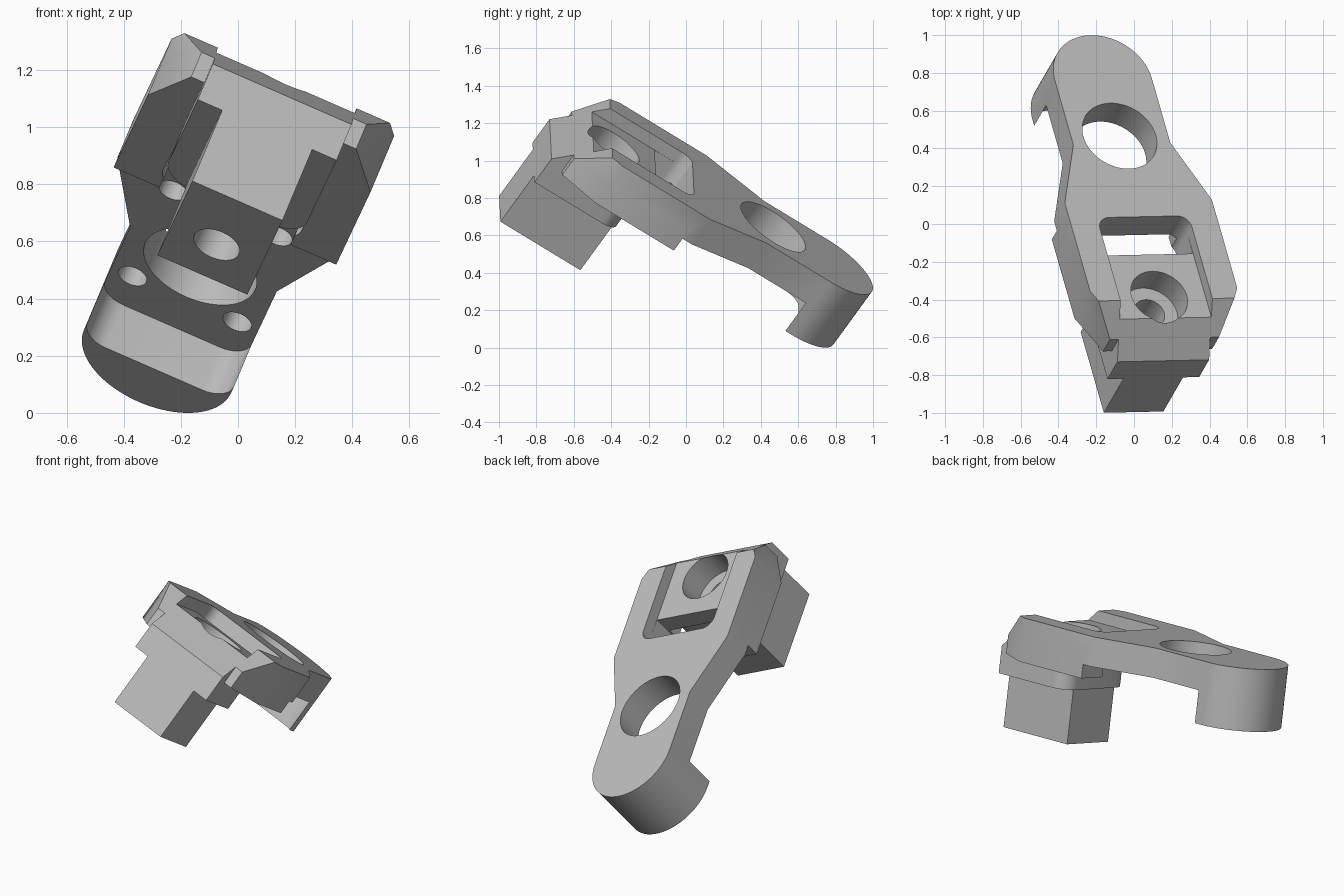
import bpy, bmesh, math
from mathutils import Matrix, Vector

cube = bpy.data.objects.get("Cube")
if cube:
    bpy.data.objects.remove(cube, do_unlink=True)

grey = bpy.data.materials.new("light_grey")
grey.use_nodes = True
COLOUR = (0.5, 0.5, 0.5, 1)
grey.diffuse_color = COLOUR
grey.node_tree.nodes["Principled BSDF"].inputs["Base Color"].default_value = COLOUR


def arc(cx, cy, r, start, end, steps=12):
    """Points on an arc, angles in degrees."""
    angles = [math.radians(start + (end - start) * i / steps) for i in range(steps + 1)]
    return [(cx + r * math.cos(a), cy + r * math.sin(a)) for a in angles]


def mirrored(half):
    """Close a half outline (x >= 0) across the middle line."""
    return half + [(-x, y) for x, y in reversed(half) if x > 1e-5]


def extrude(name, points, vector):
    """Solid from a closed loop of 3D points."""
    bm = bmesh.new()
    face = bm.faces.new([bm.verts.new(p) for p in points])
    ext = bmesh.ops.extrude_face_region(bm, geom=[face])
    moved = [e for e in ext["geom"] if isinstance(e, bmesh.types.BMVert)]
    bmesh.ops.translate(bm, verts=moved, vec=vector)
    bmesh.ops.recalc_face_normals(bm, faces=bm.faces)
    mesh = bpy.data.meshes.new(name)
    bm.to_mesh(mesh)
    bm.free()
    obj = bpy.data.objects.new(name, mesh)
    bpy.context.collection.objects.link(obj)
    mesh.materials.append(grey)
    return obj


def prism(name, outline, low, high):
    return extrude(name, [(x, y, low) for x, y in outline], (0, 0, high - low))


def cylinder(name, x, y, r, low, high, steps=48):
    return prism(name, arc(x, y, r, 0, 360, steps)[:-1], low, high)


def combine(body, tool, operation):
    """Join or cut with a tool, then discard the tool."""
    tool.hide_render = True
    mod = body.modifiers.new(operation, "BOOLEAN")
    mod.operation, mod.solver, mod.object = operation, "EXACT", tool
    bpy.ops.object.select_all(action="DESELECT")
    bpy.context.view_layer.objects.active = body
    body.select_set(True)
    bpy.ops.object.modifier_apply(modifier=mod.name)
    bpy.data.objects.remove(tool, do_unlink=True)


TOP, UNDER, FLOOR = 0.73, 0.555, 0.66
HEAD, ARM, TAB, BLOCK = 0.425, 0.28, 0.265, 0.172
FRONT, BACK, SCREW = -1.2, -0.67, -0.895

# Plate: wide head tapering to an arm with a round end
body = prism("clamp_bracket", mirrored(
    [(0.315, -1.113), (HEAD, -0.9), (HEAD, -0.337), (ARM, 0.03)]
    + arc(0, 0.442, ARM, 0, 90, 24)), UNDER, TOP)

# Skirts below both sides of the head
skirts = prism("head_skirts", mirrored(
    [(0.315, -1.113), (HEAD, -0.9), (HEAD, -0.397), (0.25, -0.397), (0.25, -0.75)]),
    0.472, 0.62)
combine(body, skirts, "UNION")

# Hook wall below the round end
hook = prism("end_hook", mirrored(
    arc(0.185, 0.4, 0.094, 90, 2, 8) + [(ARM, 0.4)] + arc(0, 0.442, ARM, 0, 90, 24)),
    0.36, 0.62)
combine(body, hook, "UNION")

# Tab with rounded rear corners, and the narrow block below it
tab = prism("clamp_tab", mirrored([(TAB, FRONT)] + arc(TAB - 0.1, BACK - 0.1, 0.1, 0, 90)),
            0.337, FLOOR)
combine(body, tab, "UNION")
block = prism("clamp_block", mirrored([(BLOCK, FRONT), (BLOCK, BACK - 0.015)]), 0.013, 0.5)
combine(body, block, "UNION")

# Sloped front edge
bevel = extrude("front_bevel", [(-1, -0.86, 0.83), (-1, -1.36, 0.83), (-1, -1.36, 0.345)],
                (2, 0, 0))
combine(body, bevel, "DIFFERENCE")

# Shallow recess open to the front, with a through slot at its rear
rear = arc(TAB - 0.07, -0.505, 0.07, 0, 90)
recess = prism("recess_cut", mirrored([(TAB, -1.4)] + rear), FLOOR, 0.9)
combine(body, recess, "DIFFERENCE")
slot = prism("slot_cut", mirrored([(TAB - 0.002, -0.63)] + rear), 0.4, 0.9)
combine(body, slot, "DIFFERENCE")

# Counterbored screw hole and large arm hole
combine(body, cylinder("counterbore", 0, SCREW, 0.159, 0.5, 0.9), "DIFFERENCE")
combine(body, cylinder("screw_hole", 0, SCREW, 0.085, -0.1, 0.9), "DIFFERENCE")
combine(body, cylinder("arm_hole", 0, 0.08, 0.209, 0.3, 0.9, 64), "DIFFERENCE")

# Four blind holes in the underside
for side in (-1, 1):
    for y in (-0.29, 0.305):
        combine(body, cylinder("blind_hole", side * 0.2, y, 0.053, 0.3, 0.66, 32), "DIFFERENCE")

# Tilt the finished part into its resting pose
across = Vector((0.916, 0.02, -0.4)).normalized()
up = Vector((0.322, 0.557, 0.765))
up = (up - across * up.dot(across)).normalized()
along = up.cross(across)
pose = Matrix((across, along, up)).transposed().to_4x4()
body.data.transform(pose @ Matrix.Translation((-0.32, 0, 0)))

# Rest on the ground, centred
pts = [v.co for v in body.data.vertices]
mid = [(min(p[i] for p in pts) + max(p[i] for p in pts)) / 2 for i in range(2)]
body.data.transform(Matrix.Translation((-mid[0], -mid[1], -min(p.z for p in pts))))
bpy.ops.object.shade_smooth_by_angle(angle=math.radians(30))
